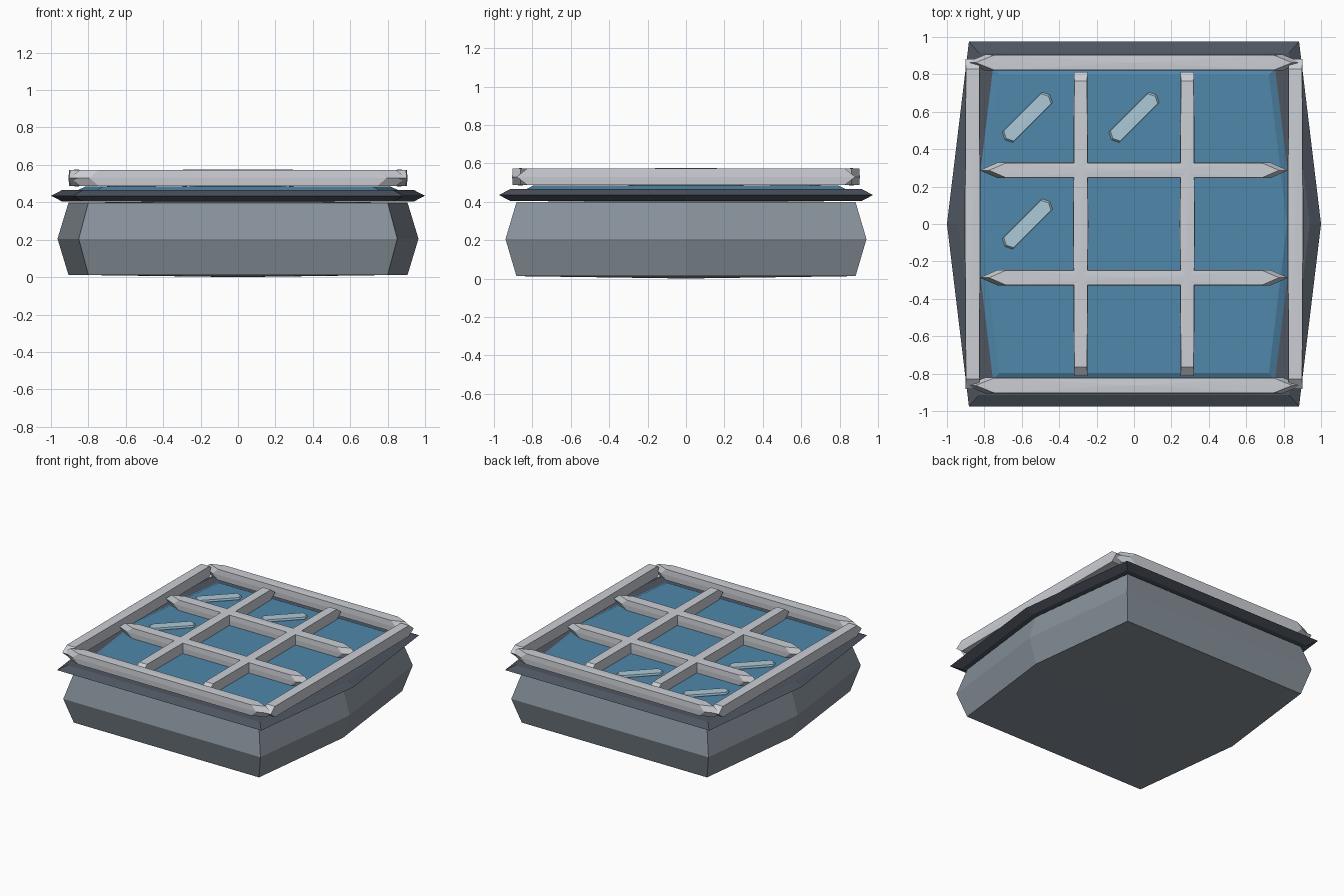
import bpy, bmesh, math
from mathutils import Matrix

if "Cube" in bpy.data.objects:
    bpy.data.objects.remove(bpy.data.objects["Cube"])

POWER = 0.18   # squareness of the chunky six-sided blocks


def material(name, rgb):
    lin = [((c / 255 + 0.055) / 1.055) ** 2.4 for c in rgb]
    m = bpy.data.materials.new(name)
    m.diffuse_color = (*lin, 1)
    m.use_nodes = True
    m.node_tree.nodes["Principled BSDF"].inputs["Base Color"].default_value = m.diffuse_color
    return m


def sq(v):
    """Signed power used for the squared-off rounding."""
    return 0.0 if abs(v) < 1e-6 else math.copysign(abs(v) ** POWER, v)


def block(name, centre, half, mat, turn=0.0):
    """Squared-off ellipsoid: 6 sides, 3 rings and a pole at top and bottom."""
    bm = bmesh.new()
    rings = []
    for lat in (-45, 0, 45):
        t = math.radians(lat)
        r, z = sq(math.cos(t)), sq(math.sin(t))
        rings.append([bm.verts.new((r * sq(math.cos(a)), r * sq(math.sin(a)), z))
                      for a in (math.radians(60 * i) for i in range(6))])
    low, high = bm.verts.new((0, 0, -1)), bm.verts.new((0, 0, 1))
    for i in range(6):
        j = (i + 1) % 6
        for a, b in zip(rings, rings[1:]):
            bm.faces.new((a[i], a[j], b[j], b[i]))
        bm.faces.new((low, rings[0][j], rings[0][i]))
        bm.faces.new((high, rings[-1][i], rings[-1][j]))
    bm.transform(Matrix.Translation(centre) @ Matrix.Rotation(math.radians(turn), 4, 'Z')
                 @ Matrix.Diagonal((*half, 1)))
    bmesh.ops.recalc_face_normals(bm, faces=bm.faces)
    me = bpy.data.meshes.new(name)
    bm.to_mesh(me)
    bm.free()
    me.materials.append(mat)
    ob = bpy.data.objects.new(name, me)
    bpy.context.collection.objects.link(ob)
    return ob


body_grey = material("body grey", (136, 146, 155))
rim_dark = material("rim dark slate", (78, 85, 96))
glass_blue = material("glass blue", (80, 135, 170))
frame_light = material("frame light grey", (203, 206, 212))
glint_pale = material("glint pale blue", (172, 202, 216))

# base, dark rim and glass panel
block("base", (0, 0, 0.205), (0.965, 0.965, 0.205), body_grey)
block("rim", (0, 0, 0.435), (1.0, 1.0, 0.033), rim_dark)
block("glass_panel", (0, 0, 0.459), (0.87, 0.87, 0.026), glass_blue)

# outer frame and inner grid bars
for s, side in ((-1, "low"), (1, "high")):
    block(f"frame_bar_x_{side}", (0, s * 0.863, 0.53), (0.9, 0.044, 0.045), frame_light)
    block(f"frame_bar_y_{side}", (s * 0.863, 0, 0.53), (0.043, 0.905, 0.045), frame_light)
    block(f"grid_bar_x_{side}", (0, s * 0.287, 0.528), (0.825, 0.043, 0.043), frame_light)
    block(f"grid_bar_y_{side}", (s * 0.285, 0, 0.528), (0.041, 0.835, 0.043), frame_light)

# diagonal glints on three panes
for i, (x, y) in enumerate(((-0.57, 0.57), (0, 0.57), (-0.57, 0))):
    block(f"glint_{i + 1}", (x, y, 0.49), (0.17, 0.041, 0.012), glint_pale, 45)
